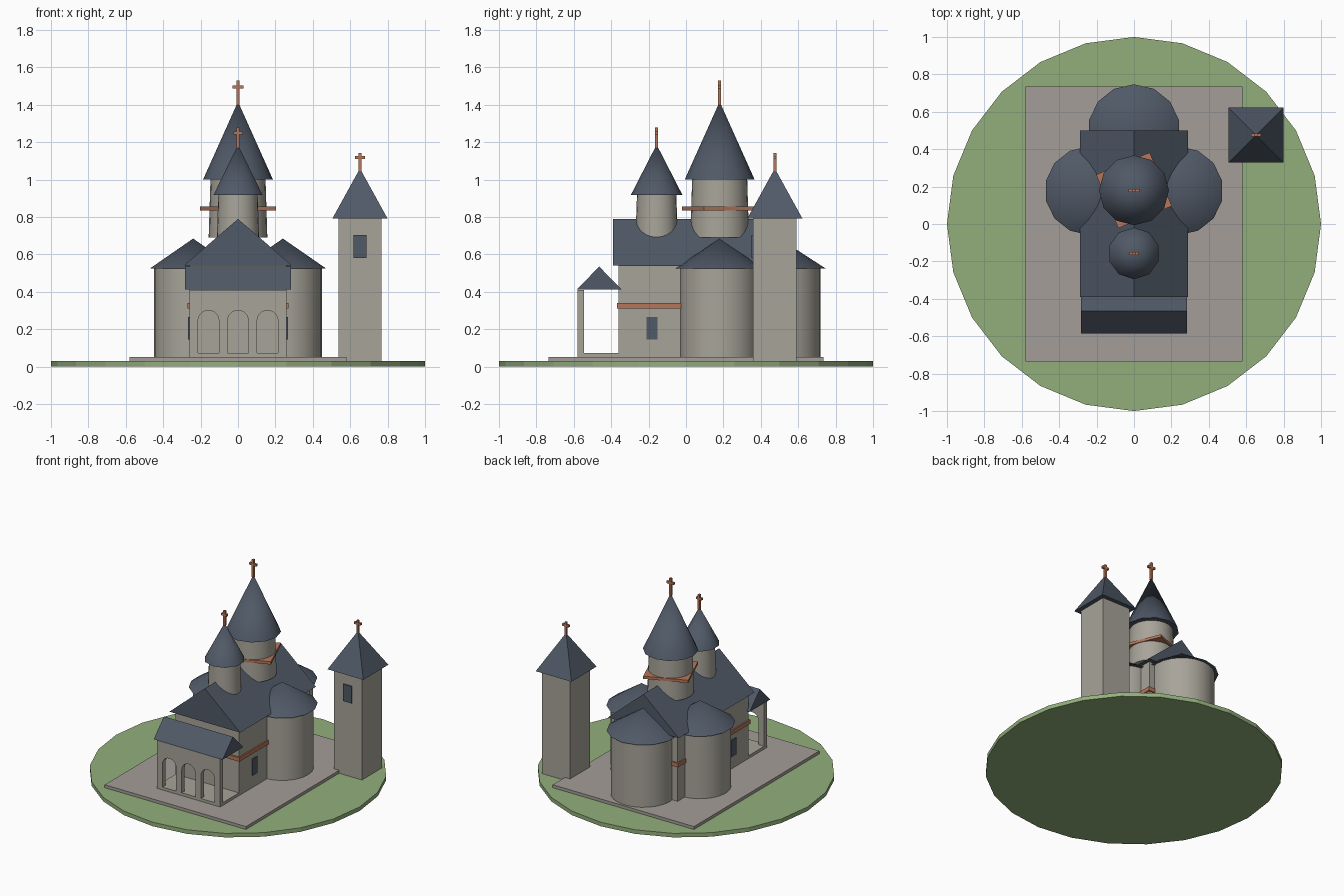
import bpy
import bmesh
from math import cos, sin, pi, radians, sqrt
from mathutils import Matrix, Vector

if "Cube" in bpy.data.objects:
    bpy.data.objects.remove(bpy.data.objects["Cube"])


def material(name, rgb):
    m = bpy.data.materials.new(name)
    m.use_nodes = True
    m.diffuse_color = (*rgb, 1)
    bsdf = next(n for n in m.node_tree.nodes if n.type == "BSDF_PRINCIPLED")
    bsdf.inputs["Base Color"].default_value = (*rgb, 1)
    return m


GRASS = material("grass", (0.29, 0.43, 0.20))
PAVING = material("paving", (0.37, 0.34, 0.31))
STONE = material("stone", (0.39, 0.37, 0.32))
SLATE = material("slate", (0.08, 0.10, 0.135))
COPPER = material("copper", (0.47, 0.18, 0.10))


def finish(bm, name, mat, smooth=False):
    bmesh.ops.recalc_face_normals(bm, faces=bm.faces[:])
    mesh = bpy.data.meshes.new(name)
    bm.to_mesh(mesh)
    bm.free()
    mesh.materials.append(mat)
    ob = bpy.data.objects.new(name, mesh)
    bpy.context.collection.objects.link(ob)
    if smooth:
        bpy.ops.object.select_all(action="DESELECT")
        ob.select_set(True)
        bpy.context.view_layer.objects.active = ob
        bpy.ops.object.shade_smooth_by_angle(angle=radians(40))
    return ob


def box(name, mat, x, y, z, turn=0):
    """Box from (low, high) ranges, optionally turned about its own z axis."""
    bm = bmesh.new()
    bmesh.ops.create_cube(bm, size=1)
    size = [b - a for a, b in (x, y, z)]
    mid = Vector([(a + b) / 2 for a, b in (x, y, z)])
    matrix = Matrix.Translation(mid) @ Matrix.Rotation(turn, 4, "Z") @ Matrix.Diagonal((*size, 1))
    bm.transform(matrix)
    return finish(bm, name, mat)


def cone(name, mat, sides, x, y, z0, z1, r0, r1=0, turn=0, smooth=True):
    """Drum or pointed roof between two heights."""
    bm = bmesh.new()
    bmesh.ops.create_cone(bm, cap_ends=True, segments=sides, radius1=r0, radius2=r1, depth=z1 - z0)
    if r1 == 0:
        bmesh.ops.remove_doubles(bm, verts=bm.verts[:], dist=1e-5)
    bm.transform(Matrix.Translation((x, y, (z0 + z1) / 2)) @ Matrix.Rotation(turn, 4, "Z"))
    return finish(bm, name, mat, smooth)


def prism(name, mat, outline, start, end, along):
    """Outline of (across, up) points extruded along x or y."""
    bm = bmesh.new()

    def place(u, v, d):
        return (d, u, v) if along == "x" else (u, d, v)

    face = bm.faces.new([bm.verts.new(place(u, v, start)) for u, v in outline])
    moved = bmesh.ops.extrude_face_region(bm, geom=[face])["geom"]
    shift = Vector(place(0, 0, end - start))
    bmesh.ops.translate(bm, verts=[g for g in moved if isinstance(g, bmesh.types.BMVert)], vec=shift)
    return finish(bm, name, mat)


def cross(name, x, y, z0, z1, arm_z, span):
    t = 0.008
    box(name + "_post", COPPER, (x - t, x + t), (y - t, y + t), (z0, z1))
    box(name + "_arm", COPPER, (x - span, x + span), (y - t, y + t), (arm_z - t, arm_z + t))


# Ground and paved terrace
cone("ground", GRASS, 24, 0, 0, 0, 0.03, 1, 1, smooth=False)
box("terrace", PAVING, (-0.58, 0.58), (-0.735, 0.735), (0.03, 0.052))

# Nave with gabled roof, string course and side windows
box("nave_walls", STONE, (-0.26, 0.26), (-0.36, 0.47), (0.05, 0.54))
prism("nave_roof", SLATE, [(-0.29, 0.54), (0.29, 0.54), (0, 0.79)], -0.39, 0.5, "y")
box("string_course", COPPER, (-0.27, 0.27), (-0.37, 0.48), (0.31, 0.34))
for side, label in ((1, "left"), (-1, "right")):
    edges = sorted((side * 0.255, side * 0.268))
    box("nave_window_" + label, SLATE, edges, (-0.21, -0.152), (0.145, 0.267))

# Rounded apses on both sides and at the back
for label, x, y, r in (("left", 0.24, 0.178, 0.21), ("right", -0.24, 0.178, 0.21), ("back", 0, 0.5, 0.22)):
    cone("apse_wall_" + label, STONE, 24, x, y, 0.05, 0.53, r, r)
    cone("apse_roof_" + label, SLATE, 14, x, y, 0.525, 0.685, r + 0.027)

# Main dome tower with a square copper band
cone("main_drum", STONE, 24, 0, 0.18, 0.69, 1.01, 0.157, 0.147)
cone("main_spire", SLATE, 12, 0, 0.18, 1.0, 1.417, 0.187)
box("main_drum_band", COPPER, (-0.155, 0.155), (0.025, 0.335), (0.836, 0.856), radians(22.5))
cross("main_cross", 0, 0.18, 1.4, 1.53, 1.495, 0.029)

# Small front tower
cone("front_drum", STONE, 24, 0, -0.157, 0.69, 0.925, 0.113, 0.105)
cone("front_spire", SLATE, 10, 0, -0.157, 0.918, 1.187, 0.138)
cross("front_cross", 0, -0.157, 1.17, 1.28, 1.25, 0.023)

# Porch: floor, arcade wall with three arches, gabled roof
box("porch_floor", STONE, (-0.26, 0.26), (-0.58, -0.35), (0.05, 0.073))
arcade = [(-0.26, 0.41), (-0.26, 0.06)]
radius = 0.056
for cx in (-0.158, 0, 0.158):
    arcade.append((cx - radius, 0.06))
    for i in range(13):
        a = pi - pi * i / 12
        arcade.append((cx + radius * cos(a), 0.245 + radius * sin(a)))
    arcade.append((cx + radius, 0.06))
arcade += [(0.26, 0.06), (0.26, 0.41)]
prism("porch_arcade", STONE, arcade, -0.58, -0.546, "y")
prism("porch_roof", SLATE, [(-0.585, 0.412), (-0.343, 0.412), (-0.464, 0.535)], -0.283, 0.283, "x")

# Free-standing bell tower
bx, by = 0.652, 0.475
box("bell_tower_walls", STONE, (bx - 0.115, bx + 0.115), (by - 0.117, by + 0.117), (0.03, 0.8))
cone("bell_tower_roof", SLATE, 4, bx, by, 0.793, 1.06, 0.147 * sqrt(2), turn=pi / 4, smooth=False)
box("bell_tower_window", SLATE, (bx - 0.035, bx + 0.035), (by - 0.126, by - 0.11), (0.58, 0.705))
cross("bell_tower_cross", bx, by, 1.045, 1.142, 1.118, 0.027)
